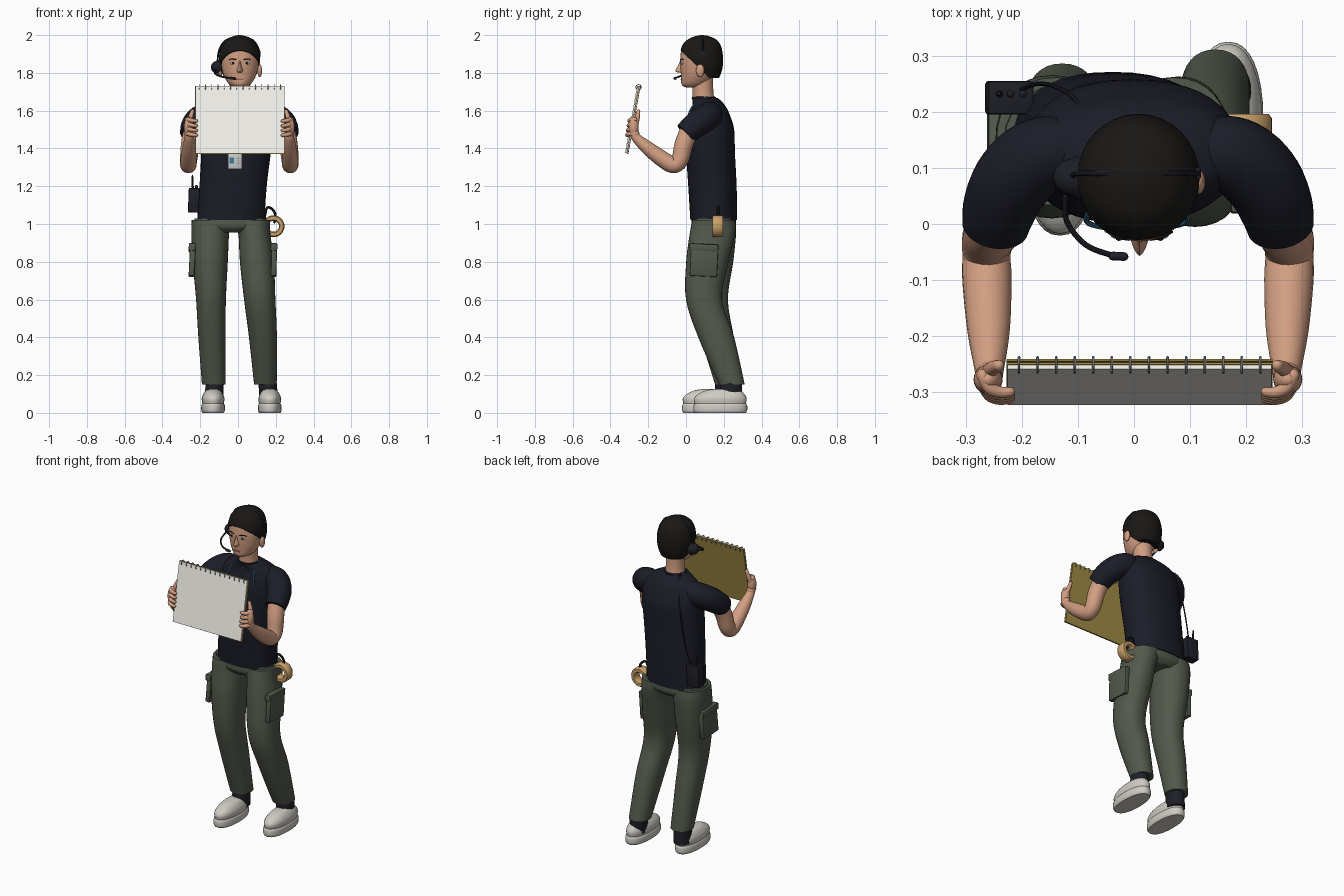
import bpy, bmesh, math
from mathutils import Vector, Matrix

COL = dict(shirt=(.011, .012, .02), skin=(.64, .34, .22), pants=(.085, .1, .072),
           hair=(.01, .009, .008), shoe=(.62, .6, .55), dark=(.013, .014, .02),
           paper=(.92, .9, .84), card=(.36, .26, .06), tape=(.58, .35, .14),
           blue=(.05, .2, .32), wire=(.35, .35, .36), lip=(.35, .13, .1), white=(.8, .8, .8))
MATS = {}
for k, c in COL.items():
    MATS[k] = bpy.data.materials.new(k)
    MATS[k].diffuse_color = (*c, 1)


def finish(name, bm, mat, angle=40):
    bmesh.ops.recalc_face_normals(bm, faces=bm.faces)
    me = bpy.data.meshes.new(name)
    bm.to_mesh(me)
    bm.free()
    me.shade_smooth()
    me.set_sharp_from_angle(angle=math.radians(angle))
    me.materials.append(MATS[mat])
    ob = bpy.data.objects.new(name, me)
    bpy.context.collection.objects.link(ob)
    return ob


def spline(rows, steps):
    """Catmull-Rom through rows of numbers."""
    out = []
    for i in range(len(rows) - 1):
        p = [rows[max(0, min(len(rows) - 1, i + j))] for j in (-1, 0, 1, 2)]
        for s in range(steps):
            t = s / steps
            out.append([.5 * (2 * b + (c - a) * t + (2 * a - 5 * b + 4 * c - d) * t * t
                              + (3 * b - a - 3 * c + d) * t ** 3) for a, b, c, d in zip(*p)])
    return out + [list(rows[-1])]


def skin(rings):
    bm = bmesh.new()
    vs = [[bm.verts.new(p) for p in r] for r in rings]
    n = len(vs[0])
    for a, b in zip(vs, vs[1:]):
        for i in range(n):
            bm.faces.new((a[i], a[(i + 1) % n], b[(i + 1) % n], b[i]))
    bm.faces.new(vs[0][::-1])
    bm.faces.new(vs[-1])
    return bm


def loft(name, secs, mat, e=2.0, n=32, steps=5, cut=None):
    """Horizontal oval sections (x, y, z, rx, ry)."""
    f = lambda v: math.copysign(abs(v) ** (2 / e), v)
    rings = [[(x + rx * f(math.cos(2 * math.pi * i / n)), y + ry * f(math.sin(2 * math.pi * i / n)), z)
              for i in range(n)] for x, y, z, rx, ry in spline(secs, steps)]
    bm = skin(rings)
    if cut:
        bmesh.ops.bisect_plane(bm, geom=bm.verts[:] + bm.edges[:] + bm.faces[:],
                               plane_co=cut[0], plane_no=cut[1], clear_inner=True)
        bmesh.ops.holes_fill(bm, edges=[x for x in bm.edges if x.is_boundary])
    return finish(name, bm, mat)


def tube(name, pts, mat, n=12, steps=4, rounded=True):
    """Round section swept along points (x, y, z, radius)."""
    p = spline(pts, steps)
    if rounded:
        for end in (0, -1):
            v = Vector(p[end][:3])
            d = (v - Vector(p[1 if end == 0 else -2][:3])).normalized()
            r = p[end][3]
            ext = [[*(v + d * r * a), r * b] for a, b in ((.5, .87), (.85, .5), (1, .08))]
            p = ext[::-1] + p if end == 0 else p + ext
    c = [Vector(q[:3]) for q in p]
    u, rings = Vector((.31, .22, .92)), []
    for i, q in enumerate(p):
        t = (c[min(i + 1, len(c) - 1)] - c[max(i - 1, 0)]).normalized()
        u = u - t * u.dot(t)
        if u.length < .01:
            u = t.orthogonal()
        u.normalize()
        w = t.cross(u)
        rings.append([c[i] + q[3] * (math.cos(a) * u + math.sin(a) * w)
                      for a in (2 * math.pi * k / n for k in range(n))])
    return finish(name, skin(rings), mat)


def box(name, loc, size, mat, rot=(0, 0, 0), bevel=0.0):
    bm = bmesh.new()
    bmesh.ops.create_cube(bm, size=1)
    bmesh.ops.scale(bm, vec=size, verts=bm.verts)
    if bevel:
        bmesh.ops.bevel(bm, geom=bm.edges[:], offset=bevel, segments=2, affect='EDGES', profile=.5)
    ob = finish(name, bm, mat, 30)
    ob.location, ob.rotation_euler = loc, rot
    return ob


def ball(name, loc, size, mat):
    bm = bmesh.new()
    bmesh.ops.create_uvsphere(bm, u_segments=20, v_segments=12, radius=1,
                              matrix=Matrix.Translation(loc) @ Matrix.Diagonal((*size, 1)))
    return finish(name, bm, mat, 60)


# head, neck and hair
loft("head", [(.01, .035, 1.722, .025, .035), (.01, .045, 1.738, .055, .068), (.01, .06, 1.78, .083, .086),
              (.01, .074, 1.83, .098, .104), (.01, .08, 1.88, .103, .11), (.01, .08, 1.94, .09, .097),
              (.01, .08, 1.985, .03, .04)], "skin")
loft("neck", [(.008, .095, 1.62, .062, .06), (.01, .09, 1.7, .054, .055), (.01, .085, 1.79, .058, .058)], "skin")
loft("hair", [(.008, .105, 1.772, .08, .07), (.008, .092, 1.82, .101, .1), (.008, .082, 1.88, .109, .114),
              (.008, .082, 1.94, .097, .104), (.008, .084, 1.975, .07, .078), (.008, .085, 1.994, .033, .038),
              (.008, .085, 2.0, .006, .006)], "hair", cut=((0, -.03, 1.92), (0, .69, .72)))
# face
loft("nose", [(.01, -.02, 1.868, .006, .01), (.01, -.02, 1.84, .01, .022), (.01, -.02, 1.812, .017, .037),
              (.01, -.018, 1.802, .013, .026)], "skin", e=1.5, n=16)
box("mouth", (.01, -.022, 1.766), (.04, .012, .009), "lip", bevel=.003)
for s, side in ((-1, "left"), (1, "right")):
    ball(side + "_eye", (.01 + s * .038, -.02, 1.852), (.014, .007, .007), "white")
    ball(side + "_pupil", (.01 + s * .037, -.025, 1.852), (.006, .005, .006), "hair")
    tube(side + "_brow", [(.01 + s * .02, -.027, 1.87, .003), (.01 + s * .04, -.023, 1.874, .003),
                          (.01 + s * .058, -.014, 1.87, .002)], "hair", 8)
    ball(side + "_ear", (.01 + s * .105, .075, 1.812), (.012, .022, .034), "skin")

# headset
tube("headband", [(-.11, .085, 1.84, .005), (-.1, .09, 1.92, .005), (-.064, .09, 1.972, .005),
                  (.01, .09, 1.993, .005), (.08, .09, 1.972, .005), (.112, .09, 1.92, .005)], "dark", 8)
tube("ear_cup", [(-.095, .083, 1.83, .036), (-.103, .083, 1.83, .038), (-.11, .083, 1.83, .034)], "dark", 20)
box("temple_pad", (.113, .09, 1.9), (.012, .022, .035), "dark", bevel=.004)
tube("mic_boom", [(-.122, .05, 1.815, .005), (-.12, .005, 1.795, .005), (-.085, -.038, 1.78, .005),
                  (-.035, -.057, 1.772, .005)], "dark", 8)
tube("microphone", [(-.038, -.057, 1.772, .008), (-.018, -.058, 1.771, .008)], "dark")

# shirt body and collar
loft("shirt", [(-.038, .147, 1.02, .178, .124), (-.026, .14, 1.2, .178, .128), (-.01, .13, 1.38, .184, .129),
               (0, .13, 1.5, .188, .125), (.003, .127, 1.58, .184, .104), (.005, .12, 1.63, .155, .085),
               (.006, .1, 1.668, .074, .068)], "shirt", e=2.3, n=40)
tube("collar", [(.006 + .06 * math.cos(a), .095 + .058 * math.sin(a), 1.667, .007)
                for a in (k * math.pi / 8 for k in range(17))], "shirt", 8, 2)

# arms, hands and fingers, both sides
for s, side in ((-1, "left"), (1, "right")):
    m = lambda *rows: [(.007 + s * r[0], *r[1:]) for r in rows]
    tube(side + "_sleeve", m((.1, .13, 1.59, .05), (.15, .128, 1.583, .066), (.192, .11, 1.566, .071),
                             (.227, .072, 1.54, .07), (.246, .03, 1.508, .066), (.254, -.004, 1.478, .06)),
         "shirt", 24, rounded=False)
    tube(side + "_arm", m((.245, .02, 1.5, .05), (.26, -.012, 1.42, .049), (.268, -.03, 1.345, .046),
                          (.27, -.058, 1.313, .043), (.269, -.1, 1.327, .044), (.266, -.19, 1.392, .038),
                          (.265, -.26, 1.453, .026), (.266, -.272, 1.48, .025)), "skin", 20)
    ball(side + "_palm", m((.267, -.277, 1.512))[0], (.026, .026, .056), "skin")
    for k in range(4):
        z = 1.472 + k * .025
        y = -.294 + k * .004
        tube(f"{side}_finger_{k + 1}", m((.276, y + .012, z + .006, .012), (.264, y - .01, z + .004, .012),
                                         (.245, y - .018, z, .0105), (.228, y - .017, z - .002, .009)), "skin", 10)
    tube(side + "_thumb", m((.268, -.265, 1.53, .014), (.258, -.257, 1.565, .013), (.248, -.252, 1.597, .01)), "skin")

# sketch pad, tilted back, with wire rings
tilt = Matrix.Translation((.01, -.283, 1.553)) @ Matrix.Rotation(-math.radians(10.2), 4, 'X')
rx = -math.radians(10.2)
box("pad_paper", tilt @ Vector((0, -.004, 0)), (.47, .007, .36), "paper", (rx, 0, 0))
box("pad_backing", tilt @ Vector((0, .0025, -.001)), (.474, .004, .364), "card", (rx, 0, 0))
box("pad_cover", tilt @ Vector((0, .0085, -.001)), (.474, .004, .364), "card", (rx, 0, 0))
for k in range(14):
    x = -.215 + k * .0331
    tube(f"wire_ring_{k + 1}", [tuple(tilt @ Vector((x, .001 + .014 * math.cos(a), .174 + .014 * math.sin(a)))) + (.0024,)
                                for a in (j * math.pi / 6 for j in range(13))], "wire", 6, 1, False)

# trousers
loft("trouser_seat", [(-.04, .147, .955, .09, .09), (-.04, .147, .985, .185, .117), (-.04, .147, 1.03, .19, .117)],
     "pants", e=2.3)
loft("left_leg", [(-.128, .22, .15, .063, .066), (-.138, .165, .4, .072, .088), (-.143, .122, .6, .079, .1),
                  (-.147, .13, .8, .093, .12), (-.147, .145, .95, .1, .12), (-.14, .147, 1.02, .105, .114)], "pants", e=2.2)
loft("right_leg", [(.145, .243, .15, .06, .068), (.132, .16, .4, .074, .095), (.115, .096, .6, .083, .096),
                   (.1, .113, .8, .09, .112), (.086, .14, .95, .085, .12), (.07, .147, 1.02, .1, .114)], "pants", e=2.2)
for side, x, y, a in (("left", -.243, .125, .05), ("right", .19, .095, .03)):
    box(side + "_cargo_pocket", (x, y, .8), (.03, .145, .155), "pants", (-.05, a, 0), .006)
    box(side + "_pocket_flap", (x, y, .875), (.036, .152, .04), "pants", (-.05, a, 0), .005)

# socks and shoes
for side, x, y, d in (("left", -.132, .122, .09), ("right", .168, .182, .056)):
    loft(side + "_sock", [(x * .97, y + d, .06, .05, .06), (x * .93, y + d, .17, .048, .058)], "dark")
    loft(side + "_sole", [(x, y, 0, .056, .135), (x, y, .012, .062, .142), (x, y, .038, .062, .142),
                          (x, y, .05, .057, .136)], "shoe", e=2.3)
    loft(side + "_shoe", [(x, y, .044, .056, .134), (x, y, .075, .06, .139), (x, y + .005, .1, .052, .122),
                          (x, y + .015, .12, .036, .088), (x, y + .02, .127, .015, .04)], "shoe", e=2.2)

# badge on lanyard
for s, side in ((-1, "left"), (1, "right")):
    tube(side + "_lanyard", [(.006 + s * .062, .11, 1.672, .005), (.006 + s * .078, .04, 1.63, .005),
                             (.005 + s * .09, .006, 1.55, .005), (s * .055, -.006, 1.46, .005),
                             (-.014, -.01, 1.378, .005)], "blue", 8)
box("badge", (-.016, -.012, 1.333), (.074, .006, .085), "white", bevel=.002)
box("badge_photo", (-.034, -.016, 1.335), (.024, .003, .032), "blue")
for k in range(3):
    box(f"badge_line_{k + 1}", (.003, -.016, 1.347 - k * .012), (.026, .003, .004), "wire")

# radio on the hip with cable to the collar
box("radio", (-.222, .225, 1.125), (.082, .06, .13), "dark", (0, .04, 0), .006)
tube("antenna", [(-.24, .232, 1.18, .007), (-.241, .232, 1.255, .004)], "dark", 8)
for k in range(2):
    tube(f"radio_knob_{k + 1}", [(-.22 + k * .022, .232, 1.18, .007), (-.22 + k * .022, .232, 1.2, .007)], "dark", 10)
tube("radio_cable", [(-.2, .24, 1.19, .004), (-.172, .25, 1.3, .004), (-.14, .245, 1.45, .004), (-.105, .222, 1.57, .004),
                     (-.07, .17, 1.645, .004), (-.055, .13, 1.68, .004)], "dark", 8)

# roll of tape hanging from a hook
bm = bmesh.new()
sec = [(.029, -.02), (.034, -.028), (.052, -.028), (.058, -.02), (.058, .02), (.052, .028), (.034, .028), (.029, .02)]
n, m = 36, len(sec)
vs = [[bm.verts.new((.188 + r * math.cos(2 * math.pi * i / n), .168 + y, .988 + r * math.sin(2 * math.pi * i / n)))
       for r, y in sec] for i in range(n)]
for i in range(n):
    for j in range(m):
        a, b = vs[i], vs[(i + 1) % n]
        bm.faces.new((a[j], a[(j + 1) % m], b[(j + 1) % m], b[j]))
finish("tape_roll", bm, "tape")
tube("tape_hook", [(.14, .168, 1.03, .007), (.152, .17, 1.083, .007), (.175, .172, 1.083, .007),
                   (.196, .172, 1.055, .007), (.193, .17, 1.01, .007)], "dark", 8)
